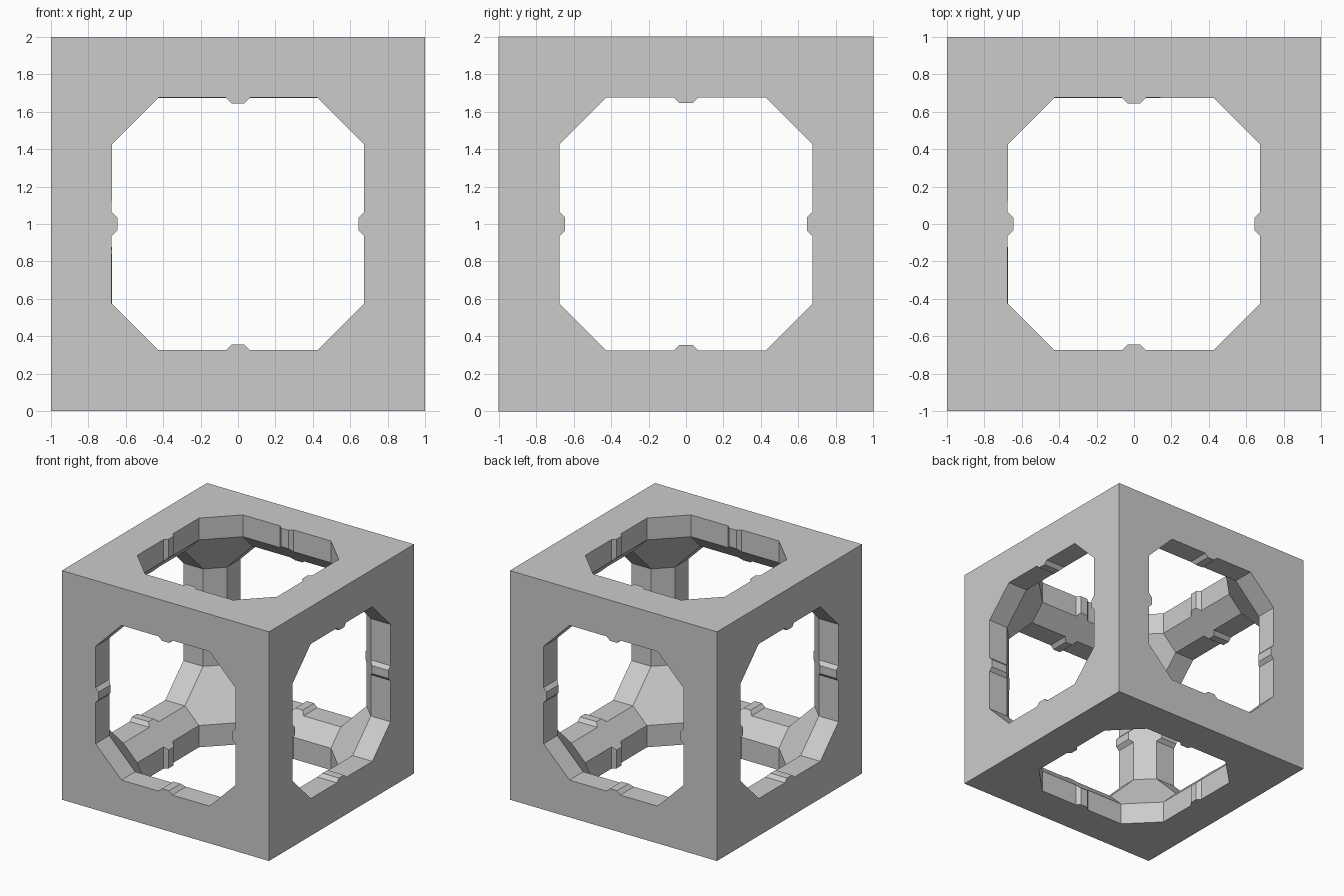
import bpy, bmesh
from itertools import product, permutations
from mathutils import Matrix, Vector

if "Cube" in bpy.data.objects:
    bpy.data.objects.remove(bpy.data.objects["Cube"])

HOLE, CUT, DEPTH = 0.675, 0.425, 0.81      # opening half size, straight half length, wall inner end
BUMP_H, BUMP_BASE, BUMP_TOP = 0.03, 0.065, 0.035


def make_object(name, polygons):
    bm = bmesh.new()
    for poly in polygons:
        bm.faces.new([bm.verts.new(Vector(p) + Vector((0, 0, 1))) for p in poly])
    bmesh.ops.remove_doubles(bm, verts=bm.verts, dist=1e-4)
    bmesh.ops.recalc_face_normals(bm, faces=bm.faces)
    mesh = bpy.data.meshes.new(name)
    bm.to_mesh(mesh)
    bm.free()
    obj = bpy.data.objects.new(name, mesh)
    bpy.context.collection.objects.link(obj)
    return obj


def rot(axis, quarter):
    return Matrix.Rotation(quarter * 1.5707963267948966, 3, axis)


# six side directions (each turns +z onto a side) and four turns around it
sides = [rot('X', q) for q in range(4)] + [rot('Y', 1), rot('Y', 3)]
turns = [rot('Z', q) for q in range(4)]

# one quarter of a side: outer border, opening wall and corner wall
quarter = [
    [(1, -1, 1), (1, 1, 1), (HOLE, CUT, 1), (HOLE, -CUT, 1)],
    [(1, 1, 1), (CUT, HOLE, 1), (HOLE, CUT, 1)],
    [(HOLE, -CUT, 1), (HOLE, CUT, 1), (HOLE, CUT, DEPTH), (HOLE, -CUT, DEPTH)],
    [(HOLE, CUT, 1), (CUT, HOLE, 1), (CUT, HOLE, DEPTH), (HOLE, CUT, DEPTH)],
]

# raised rib across the opening wall, its inner end flush with the beam chamfer
a, b = HOLE, HOLE - BUMP_H
o = [(a, -BUMP_BASE, 1), (b, -BUMP_TOP, 1), (b, BUMP_TOP, 1), (a, BUMP_BASE, 1)]
e = DEPTH + BUMP_H
i = [(a, -BUMP_BASE, DEPTH), (b, -BUMP_TOP, e), (b, BUMP_TOP, e), (a, BUMP_BASE, DEPTH)]
rib = [o, i] + [[o[k], o[k + 1], i[k + 1], i[k]] for k in range(3)]


def spread(polys):
    return [[s @ t @ Vector(p) for p in poly] for s in sides for t in turns for poly in polys]


frame = spread(quarter)

# chamfers along the inside of the twelve beams
for ax in range(3):
    for s, t in product((-1, 1), repeat=2):
        poly = []
        for u, v, w in [(HOLE, DEPTH, CUT), (HOLE, DEPTH, -CUT), (DEPTH, HOLE, -CUT), (DEPTH, HOLE, CUT)]:
            p = [0, 0, 0]
            p[ax], p[(ax + 1) % 3], p[(ax + 2) % 3] = w, s * u, t * v
            poly.append(p)
        frame.append(poly)

# six-sided faces inside the eight corners
C, H, D = CUT, HOLE, DEPTH
hexagon = [(D, H, C), (H, D, C), (C, D, H), (C, H, D), (H, C, D), (D, C, H)]
for sx, sy, sz in product((-1, 1), repeat=3):
    frame.append([(x * sx, y * sy, z * sz) for x, y, z in hexagon])

make_object("cube_frame", frame)
make_object("beam_ribs", spread(rib))
